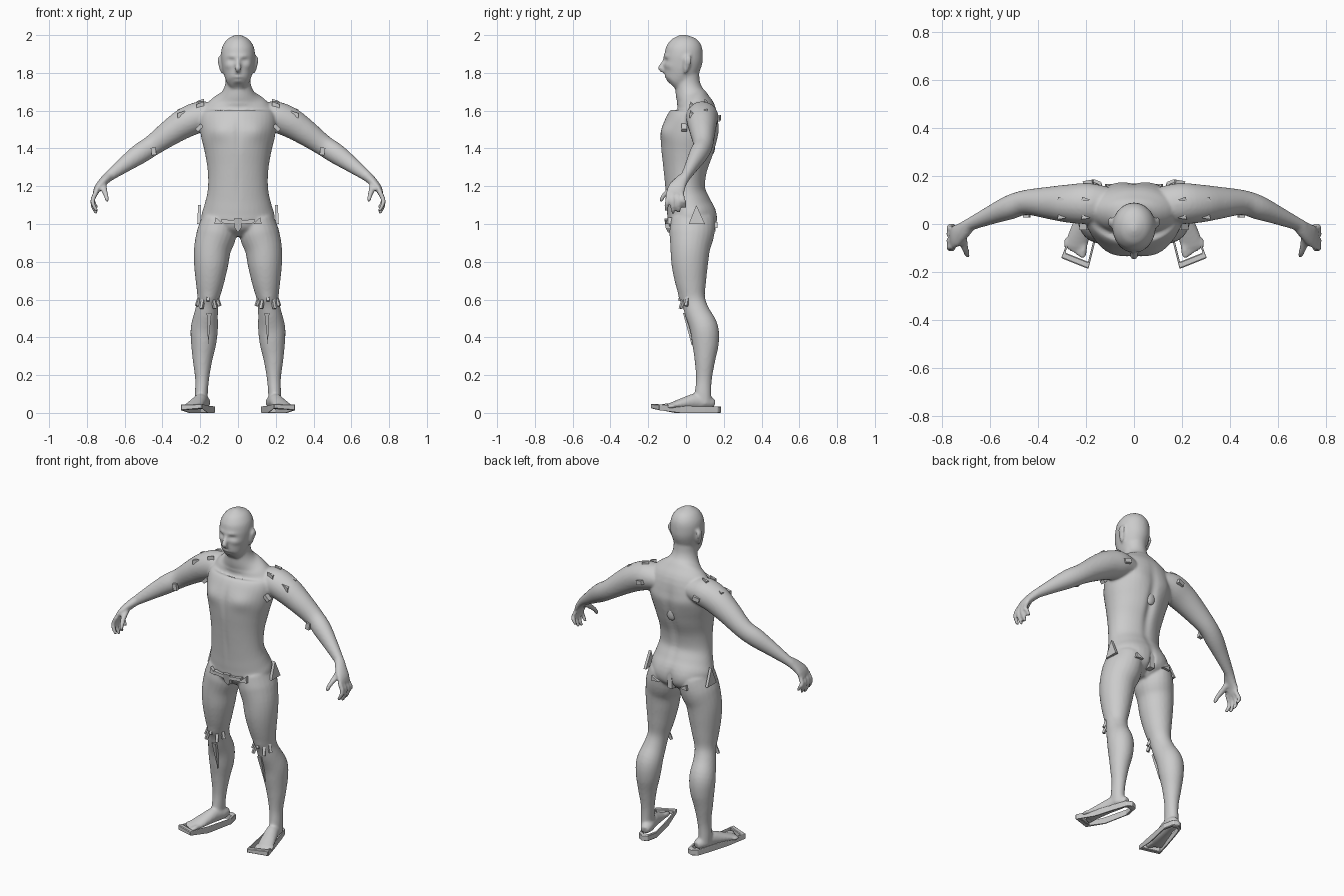
import bpy, bmesh, math
from mathutils import Vector, Matrix, Euler

def finish(name, bm, smooth=False):
    bmesh.ops.recalc_face_normals(bm, faces=bm.faces)
    me = bpy.data.meshes.new(name)
    bm.to_mesh(me)
    bm.free()
    ob = bpy.data.objects.new(name, me)
    bpy.context.collection.objects.link(ob)
    me.polygons.foreach_set("use_smooth", [smooth] * len(me.polygons))
    return ob

def spline(rows, steps=4):
    out = []
    for i in range(len(rows) - 1):
        p0, p1, p2, p3 = rows[max(i - 1, 0)], rows[i], rows[i + 1], rows[min(i + 2, len(rows) - 1)]
        for k in range(steps):
            t = k / steps
            out.append([0.5 * (2 * b + (c - a) * t + (2 * a - 5 * b + 4 * c - d) * t * t
                        + (3 * b - a - 3 * c + d) * t ** 3) for a, b, c, d in zip(p0, p1, p2, p3)])
    return out + [list(rows[-1])]

def loft(bm, rows, ref, s=1, n=24):
    """Tube through rows of (x, y, z, radius along ref, radius across)."""
    rows = spline(rows)
    pts = [Vector((s * r[0], r[1], r[2])) for r in rows]
    rings = []
    for i, r in enumerate(rows):
        t = (pts[min(i + 1, len(pts) - 1)] - pts[max(i - 1, 0)]).normalized()
        u = (ref - ref.dot(t) * t).normalized()
        v = t.cross(u)
        rings.append([bm.verts.new(pts[i] + u * r[3] * math.cos(a) + v * r[4] * math.sin(a))
                      for a in (2 * math.pi * k / n for k in range(n))])
    for a, b in zip(rings, rings[1:]):
        for k in range(n):
            bm.faces.new((a[k], a[(k + 1) % n], b[(k + 1) % n], b[k]))
    bm.faces.new(rings[0])
    bm.faces.new(rings[-1])

X, Y = Vector((1, 0, 0)), Vector((0, 1, 0))
body = bmesh.new()

# Torso and neck
loft(body, [(0, .03, .935, .07, .06), (0, .03, .98, .165, .115), (0, .03, 1.04, .193, .13),
            (0, .015, 1.10, .178, .12), (0, -.002, 1.18, .16, .107), (0, -.003, 1.28, .16, .117),
            (0, .007, 1.38, .176, .14), (0, .017, 1.46, .195, .15), (0, .036, 1.54, .205, .142),
            (0, .05, 1.60, .19, .113), (0, .038, 1.65, .15, .088), (0, .02, 1.69, .092, .076),
            (0, .008, 1.74, .068, .067), (0, 0, 1.80, .066, .07)], X, n=40)
# Head and nose
loft(body, [(0, -.072, 1.733, .03, .04), (0, -.058, 1.75, .056, .066), (0, -.032, 1.80, .077, .09),
            (0, -.017, 1.86, .088, .103), (0, -.012, 1.90, .09, .101), (0, -.012, 1.94, .083, .094),
            (0, -.014, 1.975, .06, .07), (0, -.015, 1.994, .03, .035), (0, -.015, 2.002, .008, .01)], X, n=40)
loft(body, [(0, -.105, 1.885, .010, .010), (0, -.122, 1.85, .011, .012),
            (0, -.133, 1.825, .017, .015), (0, -.120, 1.808, .012, .01)], X)

for s in (-1, 1):
    # Ear
    loft(body, [(.086, -.002, 1.80, .007, .008), (.094, .004, 1.84, .009, .018),
                (.099, .01, 1.87, .009, .022), (.092, .01, 1.89, .006, .012)], X, s)
    # Arm
    loft(body, [(.11, .08, 1.575, .07, .06), (.19, .085, 1.57, .085, .08), (.27, .085, 1.54, .08, .08),
                (.35, .088, 1.49, .068, .07), (.45, .09, 1.418, .052, .056), (.52, .068, 1.372, .05, .054),
                (.60, .035, 1.315, .038, .042), (.68, .0, 1.255, .027, .028), (.70, -.012, 1.238, .028, .026)], Y, s)
    # Palm, fingers and thumb
    loft(body, [(.685, -.003, 1.252, .028, .026), (.715, -.03, 1.222, .038, .024),
                (.742, -.05, 1.19, .047, .019), (.756, -.06, 1.16, .046, .014)], Y, s)
    for ky, ty, tz in ((-.024, -.008, 1.085), (-.047, -.038, 1.062), (-.070, -.070, 1.055), (-.094, -.103, 1.068)):
        loft(body, [(.75, ky, 1.17, .013, .013), (.770, (ky + ty) / 2, 1.125, .0125, .0125),
                    (.764, ty, tz + .03, .0115, .0115), (.748, ty, tz, .009, .009)], Y, s, 12)
    loft(body, [(.715, -.04, 1.215, .018, .018), (.708, -.085, 1.18, .017, .015),
                (.698, -.118, 1.15, .013, .013), (.692, -.135, 1.12, .010, .010)], X, s, 12)
    # Leg
    loft(body, [(.10, .03, 1.03, .09, .11), (.113, .03, .95, .105, .118), (.135, .022, .87, .098, .105),
                (.143, .02, .78, .09, .096), (.150, .026, .68, .073, .08), (.158, .038, .60, .058, .064),
                (.168, .06, .53, .062, .066), (.178, .095, .45, .072, .075), (.182, .103, .37, .067, .071),
                (.188, .1, .28, .052, .055), (.19, .095, .18, .037, .042), (.194, .09, .10, .034, .044),
                (.193, .092, .045, .034, .046)], X, s)
    # Foot and toes
    loft(body, [(.174, .15, .048, .022, .022), (.182, .115, .055, .036, .035), (.198, .05, .06, .037, .042),
                (.213, 0, .052, .041, .034), (.232, -.06, .04, .046, .022), (.243, -.098, .033, .043, .014)], X, s)
    for k in range(5):
        x, r = .212 + .018 * k, .015 if k == 0 else .010
        loft(body, [(x - .005, -.085 + .006 * k, .036, r, r), (x, -.118 + .008 * k, .034, r, r),
                    (x + .003, -.142 + .011 * k, .030, r * .8, r * .8)], X, s, 12)

# Fuse all the tubes into one skin
ob = finish("body", body, True)
bpy.context.view_layer.objects.active = ob
ob.select_set(True)
rm = ob.modifiers.new("fuse", 'REMESH')
rm.mode, rm.voxel_size, rm.use_smooth_shade = 'VOXEL', .008, True
bpy.ops.object.modifier_apply(modifier="fuse")

# Sculpted muscles and face: centre, size, push along the normal
strokes = [((.034, -.105, 1.866), (.019, .03, .011), -.013), ((.034, -.115, 1.888), (.025, .03, .008), .005),
           ((.034, -.10, 1.866), (.009, .03, .007), .004),
           ((.052, -.09, 1.838), (.02, .03, .015), .004), ((0, -.12, 1.787), (.024, .03, .004), -.006),
           ((0, -.12, 1.778), (.018, .03, .006), .004), ((0, -.12, 1.752), (.02, .03, .012), .007),
           ((.09, -.11, 1.49), (.065, .07, .045), .012), ((0, -.12, 1.46), (.014, .05, .09), -.007),
           ((0, -.12, 1.22), (.012, .04, .10), -.004), ((0, .15, 1.34), (.025, .07, .19), -.016),
           ((.09, .17, 1.52), (.06, .06, .07), .008), ((.085, .15, 1.02), (.065, .06, .065), .012),
           ((0, .16, .99), (.014, .07, .06), -.02), ((.155, -.03, .605), (.03, .03, .03), .006),
           ((.04, -.06, 1.635), (.06, .04, .008), .004)]
strokes += [((-c[0], c[1], c[2]), r, d) for c, r, d in strokes if c[0] > 0]
me = ob.data
points = [tuple(v.co) for v in me.vertices]
normals = [tuple(v.normal) for v in me.vertices]
flat = []
for (x, y, z), nrm in zip(points, normals):
    push = 0
    for (cx, cy, cz), (rx, ry, rz), d in strokes:
        dz = (z - cz) / rz
        if -2.4 < dz < 2.4:
            q = dz * dz + ((x - cx) / rx) ** 2 + ((y - cy) / ry) ** 2
            if q < 6:
                push += d * math.exp(-q)
    flat += [x + nrm[0] * push, y + nrm[1] * push, z + nrm[2] * push]
me.vertices.foreach_set("co", flat)
me.update()
sm = ob.modifiers.new("soften", 'SMOOTH')
sm.factor, sm.iterations = .5, 4

# Thin armour pieces that poke out of the skin
def prism(bm, pts, push, s=1):
    a = [bm.verts.new((s * p[0], p[1], p[2])) for p in pts]
    b = [bm.verts.new((s * (p[0] + push[0]), p[1] + push[1], p[2] + push[2])) for p in pts]
    bm.faces.new(a)
    bm.faces.new(b)
    for i in range(len(a)):
        j = (i + 1) % len(a)
        bm.faces.new((a[i], a[j], b[j], b[i]))

def shards(name, items, sides=(-1, 1)):
    bm = bmesh.new()
    for pts, push in items:
        for s in sides:
            prism(bm, pts, push, s)
    return finish(name, bm)

def blocks(name, items):
    bm = bmesh.new()
    for loc, size, rot in items:
        for s in (-1, 1):
            e = Euler([math.radians(a) for a in (rot[0], s * rot[1], s * rot[2])])
            m = Matrix.LocRotScale(Vector((s * loc[0], loc[1], loc[2])), e, Vector(size))
            bmesh.ops.create_cube(bm, size=1, matrix=m)
    return finish(name, bm)

shards("hip_plate", [([(.195, .055, 1.10), (.2, .015, 1.0), (.2, .10, 1.0)], (.016, 0, 0))])
shards("groin_bar", [([(.02, -.112, 1.0), (.09, -.106, 1.005), (.09, -.106, 1.025), (.02, -.112, 1.02)], (0, .03, 0)),
                     ([(.08, -.108, 1.0), (.125, -.095, 1.0), (.118, -.095, 1.035), (.10, -.1, 1.02)], (0, .03, 0))])
shards("shin_spike", [([(.14, -.016, .53), (.166, -.016, .53), (.158, .030, .36)], (0, .03, 0))])
shards("glute_corner", [([(.07, .168, .985), (.12, .166, .98), (.115, .166, 1.01)], (0, -.03, 0))])
shards("shoulder_shard", [([(x - .02, y, z + .008), (x + .02, y - .006, z - .006), (x + .015, y + .014, z - .004)], (0, 0, -.025))
                          for x, y, z in ((.30, .10, 1.612), (.30, .025, 1.592), (.20, .10, 1.655), (.20, .025, 1.64))])
blocks("shoulder_blade_strap", [((.19, .172, 1.56), (.04, .02, .025), (0, 15, -10))])
blocks("armpit_strap", [((.205, -.01, 1.51), (.04, .03, .02), (0, 45, 0))])
blocks("elbow_pad", [((.447, .038, 1.385), (.025, .02, .04), (0, 10, 0)),
                     ((.495, .115, 1.39), (.05, .02, .025), (0, 35, -20)),
                     ((.49, .11, 1.415), (.04, .02, .02), (0, 35, -20))])
blocks("knee_tab", [((.158 + .06 * math.sin(a), .036 - .068 * math.cos(a), z), (.016, .014, h), (-20, 0, math.degrees(a)))
                    for a, z, h in ((-1.1, .59, .05), (-.55, .575, .05), (0, .605, .025), (.55, .575, .05), (1.1, .59, .05))])

# Centre pieces
shards("groin_guard", [([(-.022, -.115, 1.03), (.022, -.115, 1.03), (.018, -.108, .98), (0, -.095, .955),
                         (-.018, -.108, .98)], (0, .05, 0))], (1,))
shards("tail_strip", [([(-.028, .152, 1.07), (.028, .152, 1.07), (.014, .158, 1.03), (.016, .155, .96),
                        (-.016, .155, .96), (-.014, .158, 1.03)], (0, -.04, 0))], (1,))
bm = bmesh.new()
bmesh.ops.create_uvsphere(bm, u_segments=24, v_segments=14, radius=1,
                          matrix=Matrix.LocRotScale(Vector((0, .138, 1.41)), None, Vector((.032, .016, .042))))
finish("back_disc", bm, True)

# Sandal frames around the feet
outline = [(.19, -.187), (.303, -.142), (.262, -.03), (.222, .10), (.198, .17), (.168, .187),
           (.136, .175), (.122, .11), (.158, -.06)]
bm = bmesh.new()
for s in (-1, 1):
    loops = []
    for k, upper in ((1, 0), (1, 1), (.84, 1), (.84, 0)):
        loops.append([bm.verts.new((s * (.198 + (x - .198) * k), k * y,
                                    .034 - .07 * min(y, 0) if upper else .22 * max(0, -y - .08)))
                      for x, y in outline])
    n = len(outline)
    for a, b in zip(loops, loops[1:] + loops[:1]):
        for i in range(n):
            bm.faces.new((a[i], a[(i + 1) % n], b[(i + 1) % n], b[i]))
frame = finish("sandal_frame", bm)
bv = frame.modifiers.new("edge", 'BEVEL')
bv.width, bv.segments = .003, 1
